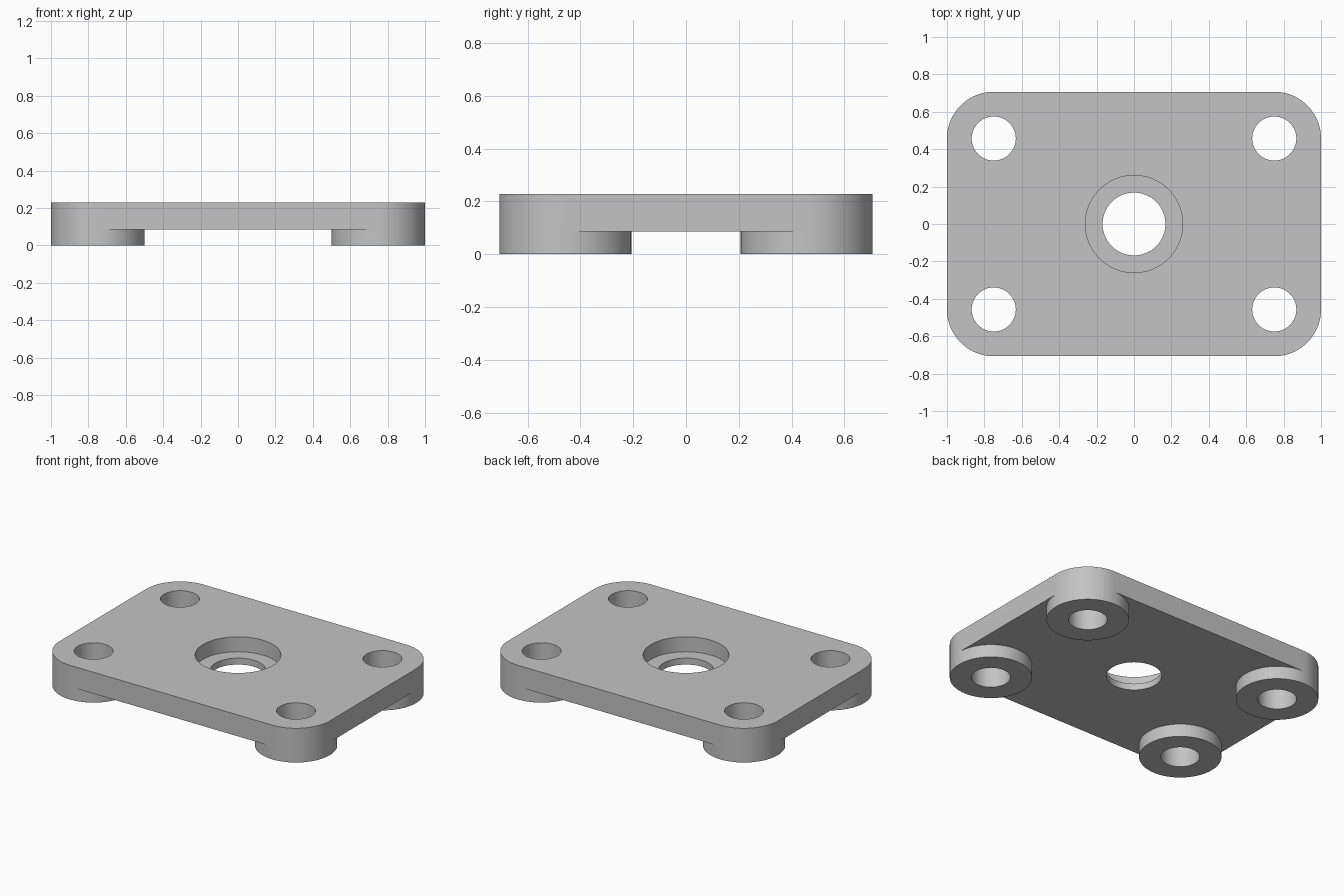
import bpy
import bmesh
from math import cos, sin, radians

if "Cube" in bpy.data.objects:
    bpy.data.objects.remove(bpy.data.objects["Cube"], do_unlink=True)

HALF_X, HALF_Y = 1.0, 0.707
FOOT_R = 0.25
FOOT_X, FOOT_Y = HALF_X - FOOT_R, HALF_Y - FOOT_R
UNDERSIDE, BORE_FLOOR, TOP = 0.086, 0.129, 0.229
BOLT_R, BORE_R, CENTRE_R = 0.118, 0.26, 0.168
OUT = 0.1  # cutter overshoot


def arc(x, y, r, start, end, steps):
    return [(x + r * cos(radians(start + (end - start) * i / steps)),
             y + r * sin(radians(start + (end - start) * i / steps)))
            for i in range(steps + 1)]


def prism(name, outline, z0, z1):
    bm = bmesh.new()
    low = bm.faces.new([bm.verts.new((x, y, z0)) for x, y in outline])
    new = bmesh.ops.extrude_face_region(bm, geom=[low])["geom"]
    for v in new:
        if isinstance(v, bmesh.types.BMVert):
            v.co.z = z1
    bmesh.ops.recalc_face_normals(bm, faces=bm.faces)
    mesh = bpy.data.meshes.new(name)
    bm.to_mesh(mesh)
    bm.free()
    obj = bpy.data.objects.new(name, mesh)
    bpy.context.collection.objects.link(obj)
    return obj


def cylinder(name, x, y, r, z0, z1):
    return prism(name, arc(x, y, r, 0, 360, 64)[:-1], z0, z1)


# Corners in counter-clockwise order, with the angle where each round starts
corners = [(1, 1, 0), (-1, 1, 90), (-1, -1, 180), (1, -1, 270)]

# Full-height block with rounded corners
outline = []
for sx, sy, a in corners:
    outline += arc(sx * FOOT_X, sy * FOOT_Y, FOOT_R, a, a + 90, 20)
plate = prism("mounting_plate", outline, 0, TOP)

# Underside relief that leaves a round foot at each corner
relief = []
for sx, sy, a in corners:
    inner = arc(sx * FOOT_X, sy * FOOT_Y, FOOT_R, a, a - 270, 60)
    ends = []
    for (x, y), angle in ((inner[0], a), (inner[-1], a + 90)):
        ends.append((x + OUT * cos(radians(angle)), y + OUT * sin(radians(angle))))
    relief += [ends[0]] + inner + [ends[1]]
cutters = [prism("relief_cutter", relief, -OUT, UNDERSIDE)]

# Bolt holes, centre hole and counterbore
for sx, sy, a in corners:
    cutters.append(cylinder("bolt_hole_cutter", sx * FOOT_X, sy * FOOT_Y,
                            BOLT_R, -OUT, TOP + OUT))
cutters.append(cylinder("centre_hole_cutter", 0, 0, CENTRE_R, -OUT, TOP + OUT))
cutters.append(cylinder("counterbore_cutter", 0, 0, BORE_R, BORE_FLOOR, TOP + OUT))

bpy.context.view_layer.objects.active = plate
for cutter in cutters:
    cutter.hide_render = True
    mod = plate.modifiers.new("cut", "BOOLEAN")
    mod.operation = "DIFFERENCE"
    mod.solver = "EXACT"
    mod.object = cutter
    bpy.ops.object.modifier_apply(modifier=mod.name)
    bpy.data.objects.remove(cutter, do_unlink=True)

# Plain grey finish
grey = bpy.data.materials.new("plain_grey")
grey.use_nodes = True
colour = (0.55, 0.55, 0.55, 1)
grey.diffuse_color = colour
grey.node_tree.nodes["Principled BSDF"].inputs["Base Color"].default_value = colour
plate.data.materials.clear()
plate.data.materials.append(grey)

bpy.ops.object.select_all(action="DESELECT")
plate.select_set(True)
bpy.ops.object.shade_smooth_by_angle(angle=radians(30))
